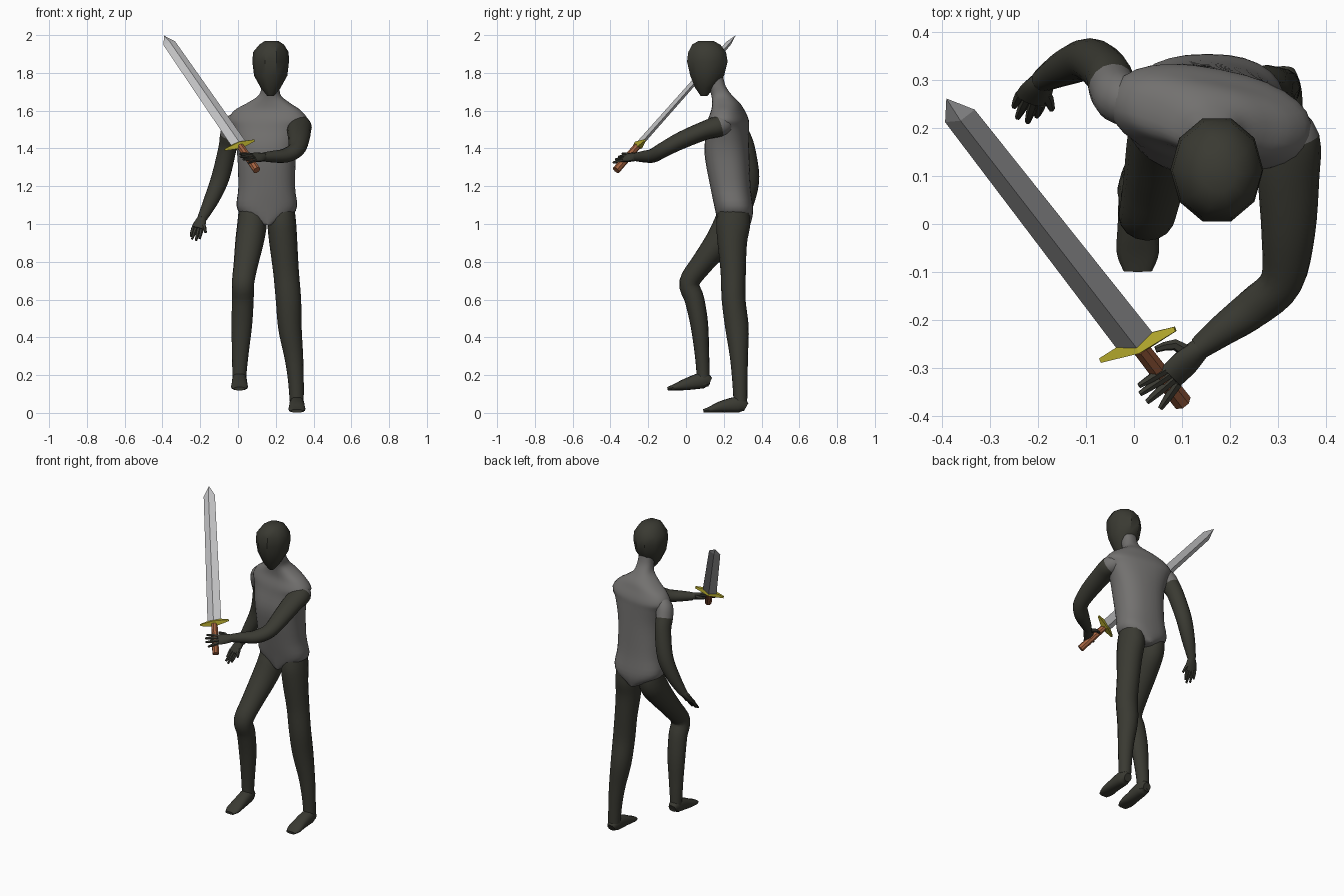
import bpy, bmesh, math
from mathutils import Vector, Matrix


def material(name, rgb):
    m = bpy.data.materials.new(name)
    m.diffuse_color = (*rgb, 1)
    return m


DARK = material("dark olive", (0.042, 0.042, 0.032))
GREY = material("mid grey", (0.17, 0.165, 0.16))
STEEL = material("steel", (0.52, 0.52, 0.53))
GOLD = material("gold", (0.52, 0.45, 0.03))
BROWN = material("leather brown", (0.36, 0.12, 0.05))


def spline(pts, steps):
    """Catmull-Rom interpolation of number tuples."""
    if steps == 1:
        return [list(p) for p in pts]
    out = []
    for i in range(len(pts) - 1):
        a, b, c, d = pts[max(i - 1, 0)], pts[i], pts[i + 1], pts[min(i + 2, len(pts) - 1)]
        for s in range(steps):
            t = s / steps
            out.append([0.5 * (2 * q + (r - p) * t + (2 * p - 5 * q + 4 * r - w) * t * t
                               + (3 * q - p - 3 * r + w) * t ** 3)
                        for p, q, r, w in zip(a, b, c, d)])
    out.append(list(pts[-1]))
    return out


def loft(name, pts, mats, n=16, steps=4, flat=False, ref=(1, 0, 0), power=2.0,
         cap=0, angle=40, matrix=None):
    """Skin rings (x, y, z, radius_a, radius_b[, yaw]); flat keeps rings level.
    The first `cap` control segments take the second material."""
    rings = spline(pts, steps)
    cen = [Vector(r[:3]) for r in rings]
    bm = bmesh.new()
    loops = []
    for i, r in enumerate(rings):
        if flat:
            yaw = math.radians(r[5]) if len(r) > 5 else 0
            u = Vector((math.cos(yaw), math.sin(yaw), 0))
            v = Vector((-math.sin(yaw), math.cos(yaw), 0))
        else:
            t = (cen[min(i + 1, len(cen) - 1)] - cen[max(i - 1, 0)]).normalized()
            u = Vector(ref)
            u = (u - t * u.dot(t)).normalized()
            v = t.cross(u)
        loop = []
        for k in range(n):
            a = math.tau * k / n
            c, s = math.cos(a), math.sin(a)
            c = math.copysign(abs(c) ** (2 / power), c)
            s = math.copysign(abs(s) ** (2 / power), s)
            loop.append(bm.verts.new(cen[i] + u * c * r[3] + v * s * r[4]))
        loops.append(loop)
    for i in range(len(loops) - 1):
        for k in range(n):
            j = (k + 1) % n
            f = bm.faces.new((loops[i][k], loops[i][j], loops[i + 1][j], loops[i + 1][k]))
            f.material_index = 1 if i < cap * steps else 0
    f = bm.faces.new(loops[0][::-1])
    f.material_index = 1 if cap else 0
    bm.faces.new(loops[-1])
    bmesh.ops.recalc_face_normals(bm, faces=bm.faces)
    me = bpy.data.meshes.new(name)
    bm.to_mesh(me)
    bm.free()
    for m in mats:
        me.materials.append(m)
    for p in me.polygons:
        p.use_smooth = True
    me.set_sharp_from_angle(angle=math.radians(angle))
    ob = bpy.data.objects.new(name, me)
    bpy.context.collection.objects.link(ob)
    if matrix:
        ob.matrix_world = matrix
    return ob


# Torso with V-shaped hem, sloping shoulders and neck
loft("torso", [
    (.155, .255, .995, .03, .085, 0), (.153, .255, 1.07, .153, .100, 0),
    (.152, .235, 1.20, .150, .107, -3), (.152, .216, 1.38, .158, .117, -6),
    (.156, .222, 1.50, .188, .105, -10), (.160, .224, 1.55, .212, .098, -11),
    (.157, .222, 1.60, .180, .080, -11), (.162, .212, 1.64, .115, .070, -10),
    (.168, .190, 1.68, .060, .055, -6), (.172, .165, 1.73, .047, .045, 0),
    (.173, .150, 1.79, .045, .045, 0)],
    [GREY], n=28, flat=True, power=2.4, angle=60)

# Head, a low-poly egg narrowing to the chin
loft("head", [
    (.173, .095, 1.678, .018, .018), (.173, .100, 1.72, .052, .054),
    (.173, .112, 1.785, .088, .094), (.173, .113, 1.86, .097, .113),
    (.174, .112, 1.91, .094, .105), (.178, .107, 1.95, .065, .078),
    (.178, .105, 1.97, .035, .04)],
    [DARK], n=10, steps=1, flat=True, angle=35)

# Legs: one raised and bent, one straight
loft("raised_leg", [
    (.075, .255, 1.09, .070, .072), (.074, .235, 1.00, .078, .088),
    (.060, .170, .90, .075, .074), (.042, .085, .79, .065, .060),
    (.027, .018, .69, .059, .054), (.026, .045, .60, .057, .052),
    (.020, .070, .47, .055, .047), (.013, .083, .33, .045, .039),
    (.008, .090, .22, .038, .035), (.008, .092, .15, .035, .034)], [DARK])
loft("standing_leg", [
    (.228, .255, 1.09, .070, .080), (.232, .250, 1.00, .076, .090),
    (.240, .245, .90, .074, .078), (.254, .250, .75, .068, .067),
    (.267, .252, .60, .067, .063), (.275, .270, .45, .062, .062),
    (.295, .280, .30, .050, .048), (.306, .285, .18, .042, .041),
    (.311, .288, .06, .037, .036)], [DARK])

# Feet
for name, x, tilt in (("standing_foot", .312, 0), ("raised_foot", .008, 1)):
    dy, dz = (-.19, .118) if tilt else (0, 0)
    loft(name, [(x, .318 + dy, .030 + dz + .015 * tilt, .025, .024),
                (x, .280 + dy, .044 + dz + .010 * tilt, .038, .042),
                (x, .190 + dy, .033 + dz, .042, .031),
                (x, .130 + dy, .018 + dz, .044, .017),
                (x, .092 + dy, .010 + dz, .030, .009)], [DARK], power=2.4)

# Arms with a grey sleeve cap at the shoulder
loft("lowered_arm", [
    (.01, .245, 1.545, .045, .050), (-.030, .262, 1.525, .050, .054),
    (-.045, .285, 1.47, .050, .054), (-.056, .315, 1.40, .048, .050),
    (-.092, .343, 1.25, .048, .045), (-.140, .328, 1.13, .040, .038),
    (-.190, .300, 1.03, .026, .024)], [DARK, GREY], cap=2)
loft("sword_arm", [
    (.300, .210, 1.53, .05, .050), (.328, .175, 1.518, .060, .056),
    (.323, .100, 1.495, .064, .050), (.322, -.02, 1.445, .056, .046),
    (.308, -.12, 1.393, .045, .040), (.250, -.175, 1.362, .042, .037),
    (.185, -.222, 1.357, .033, .031), (.135, -.260, 1.355, .024, .024)],
    [DARK, GREY], cap=1)


def hand(name, wrist, palm, tips, thumb):
    """Palm plus four tapering fingers and a thumb."""
    w, p = Vector(wrist), Vector(palm)
    spread = Vector(tips[3]) - Vector(tips[0])
    side = tuple(spread.normalized())
    loft(name + "_palm", [(*w, .022, .022), (*w.lerp(p, .5), .033, .019),
                          (*p, .034, .015)], [DARK], n=10, ref=side)
    for i, tip in enumerate(tips):
        base = p + spread.normalized() * (i - 1.5) * .016
        tip = Vector(tip)
        loft(f"{name}_finger_{i + 1}", [(*base, .011, .011),
             (*base.lerp(tip, .5), .010, .010), (*tip, .006, .006)],
             [DARK], n=6, steps=2, ref=side)
    loft(name + "_thumb", [(*w.lerp(p, .3), .014, .014), (*thumb[0], .012, .012),
                           (*thumb[1], .007, .007)], [DARK], n=6, steps=2, ref=(0, .3, 1))


hand("lowered_hand", (-.188, .302, 1.035), (-.215, .262, .975),
     [(-.250, .245, .935), (-.243, .222, .920), (-.222, .213, .913), (-.203, .225, .922)],
     [(-.180, .262, .985), (-.172, .240, .955)])
hand("sword_hand", (.140, -.257, 1.355), (.078, -.318, 1.352),
     [(.010, -.338, 1.372), (.012, -.355, 1.357), (.027, -.372, 1.342), (.055, -.385, 1.325)],
     [(.085, -.252, 1.362), (.045, -.262, 1.366)])

# Sword, built in its own frame: x along the guard, z towards the tip
z = Vector((-.458, .589, .664)).normalized()
x = Vector((.897, .36, .263))
x = (x - z * x.dot(z)).normalized()
y = z.cross(x)
frame = Matrix((x, y, z)).transposed().to_4x4()
frame.translation = (.008, -.252, 1.418)
loft("blade", [(0, 0, 0, .043, .017), (0, 0, .81, .035, .014), (0, 0, .87, .001, .001)],
     [STEEL], n=4, steps=1, flat=True, angle=10, matrix=frame)
loft("guard", [(-.088, 0, 0, .007, .007), (0, 0, 0, .026, .026), (.088, 0, 0, .007, .007)],
     [GOLD], n=4, steps=1, ref=(0, 0, 1), angle=10, matrix=frame)
loft("grip", [(0, 0, -.2, .021, .021), (0, 0, -.01, .019, .019)],
     [BROWN], n=8, steps=1, flat=True, angle=20, matrix=frame)
